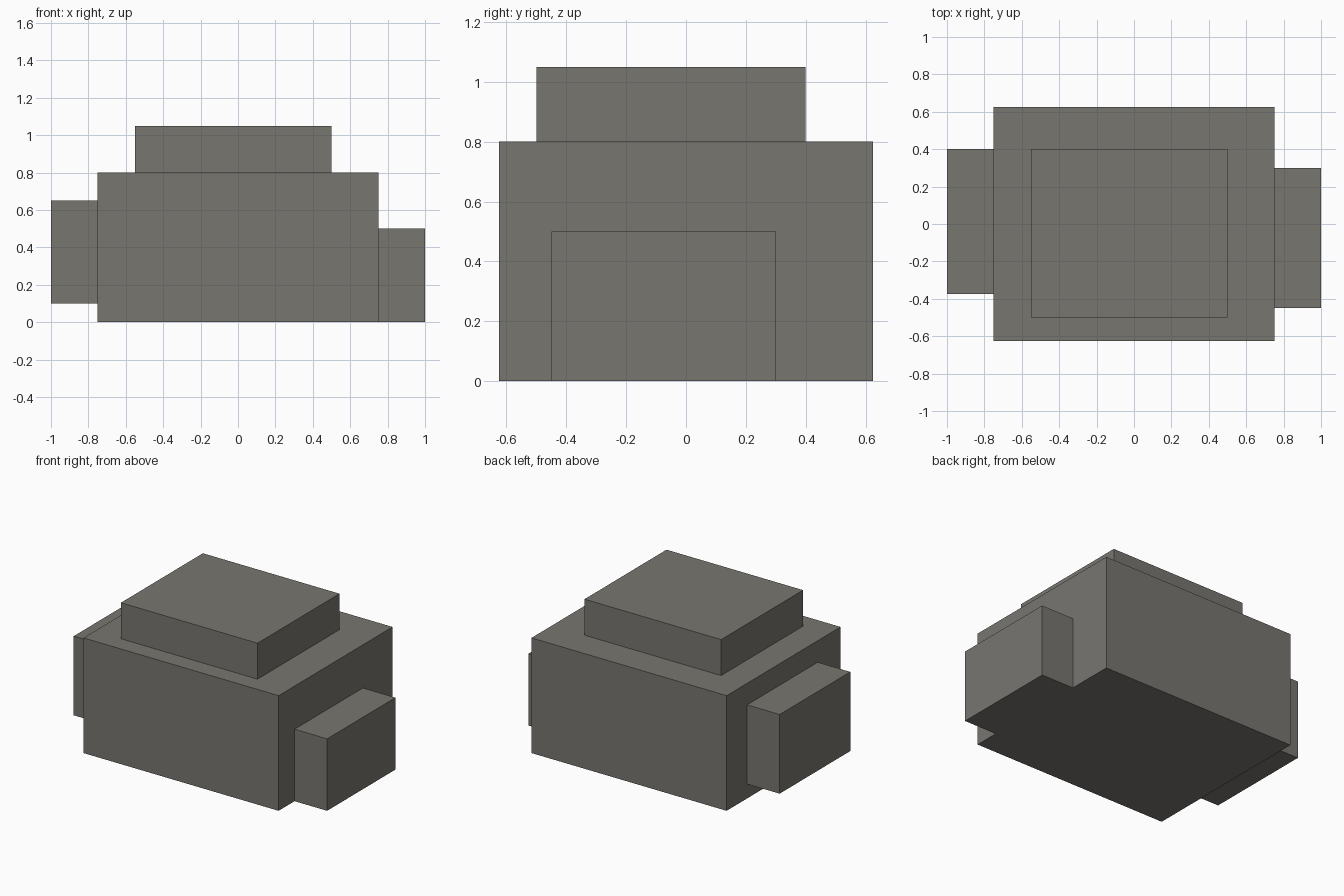
import bpy
import bmesh
from mathutils import Matrix, Vector

default = bpy.data.objects.get("Cube")
if default:
    bpy.data.objects.remove(default, do_unlink=True)

# Single stone colour
stone = bpy.data.materials.new("warm_grey_stone")
stone.use_nodes = True
colour = (0.19, 0.182, 0.163, 1.0)
stone.diffuse_color = colour
shader = next(n for n in stone.node_tree.nodes if n.type == "BSDF_PRINCIPLED")
shader.inputs["Base Color"].default_value = colour
shader.inputs["Roughness"].default_value = 0.9


def block(name, low, high):
    """Flat-faced box spanning two opposite corners."""
    low, high = Vector(low), Vector(high)
    centre = (low + high) / 2
    bm = bmesh.new()
    bmesh.ops.create_cube(bm, size=1.0, matrix=Matrix.Diagonal((*(high - low), 1.0)))
    mesh = bpy.data.meshes.new(name)
    bm.to_mesh(mesh)
    bm.free()
    mesh.materials.append(stone)
    obj = bpy.data.objects.new(name, mesh)
    obj.location = centre
    bpy.context.collection.objects.link(obj)
    return obj


# Main mass, off-centre cap, and the two unequal side slabs
block("main_block", (-0.75, -0.625, 0), (0.75, 0.625, 0.8))
block("top_slab", (-0.55, -0.5, 0.8), (0.5, 0.4, 1.05))
block("left_side_slab", (0.75, -0.45, 0), (1, 0.3, 0.5))
block("right_side_slab", (-1, -0.375, 0.1), (-0.75, 0.4, 0.65))
